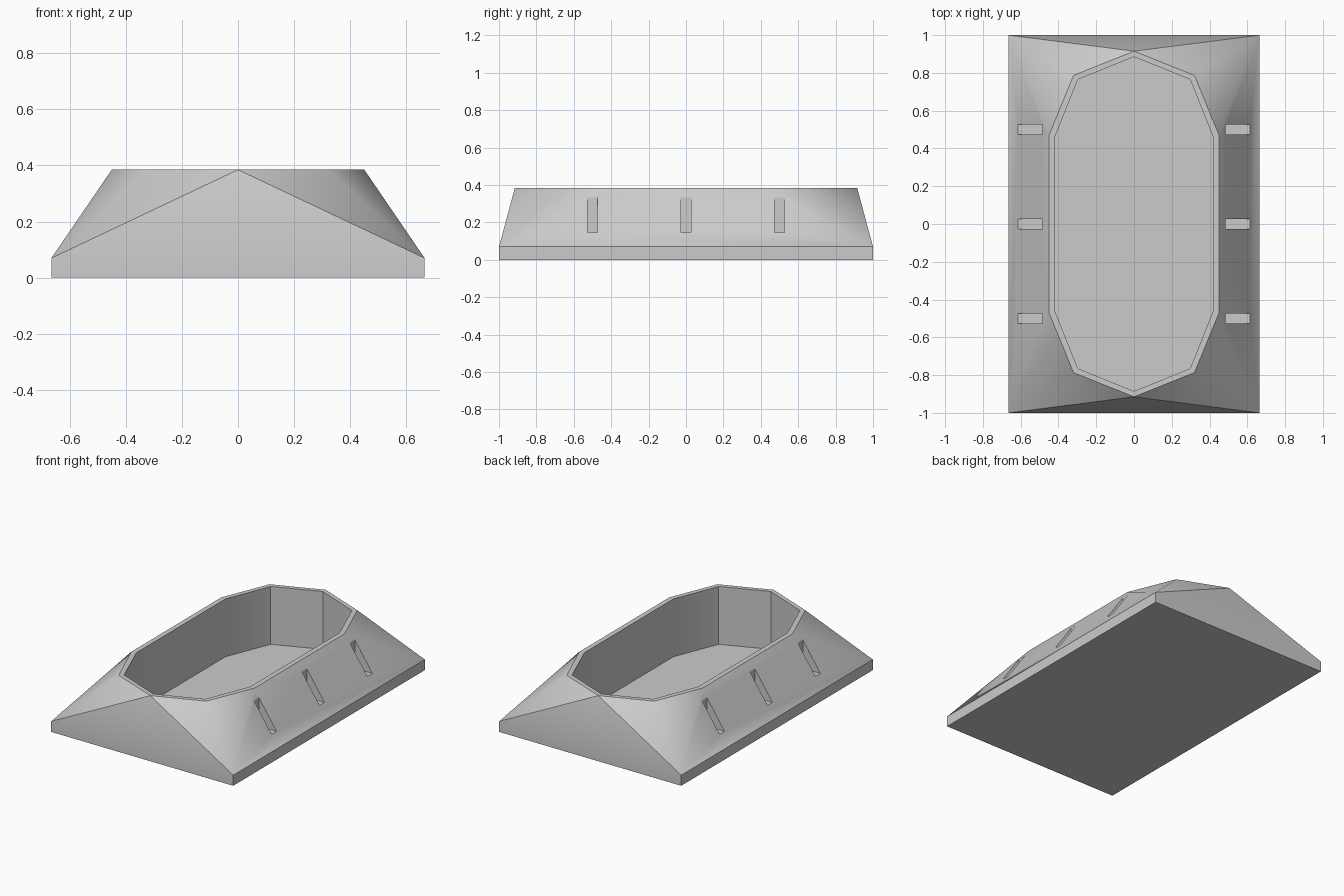
import bpy, bmesh, math

if "Cube" in bpy.data.objects:
    bpy.data.objects.remove(bpy.data.objects["Cube"])

grey = bpy.data.materials.new("plain grey")
grey.use_nodes = True
colour = (0.6, 0.6, 0.6, 1)
grey.diffuse_color = colour
grey.node_tree.nodes["Principled BSDF"].inputs["Base Color"].default_value = colour

HALF_W, HALF_L = 0.665, 1.0
BASE_Z, TOP_Z, FLOOR_Z = 0.07, 0.385, 0.003


def make_object(name, bm):
    bmesh.ops.recalc_face_normals(bm, faces=bm.faces)
    mesh = bpy.data.meshes.new(name)
    bm.to_mesh(mesh)
    bm.free()
    obj = bpy.data.objects.new(name, mesh)
    bpy.context.collection.objects.link(obj)
    mesh.materials.append(grey)
    return obj


def ten_sided_ring(bm, apex, shoulder, side, z):
    """Counter-clockwise ring that starts at the back apex."""
    sx, sy = shoulder
    ex, ey = side
    left = [(-sx, sy), (-ex, ey), (-ex, -ey), (-sx, -sy)]
    right = [(-x, y) for x, y in reversed(left)]
    points = [(0, apex)] + left + [(0, -apex)] + right
    return [bm.verts.new((x, y, z)) for x, y in points]


def bridge(bm, a, b):
    for i in range(len(a)):
        j = (i + 1) % len(a)
        bm.faces.new((a[i], a[j], b[j], b[i]))


# Sloped body: rectangular plinth rising to a ten-sided rim around a deep well
bm = bmesh.new()
corners = [(1, 1), (-1, 1), (-1, -1), (1, -1)]
foot, ledge = ([bm.verts.new((x * HALF_W, y * HALF_L, z)) for x, y in corners]
               for z in (0, BASE_Z))
outer = ten_sided_ring(bm, 0.915, (0.32, 0.787), (0.45, 0.47), TOP_Z)
inner = ten_sided_ring(bm, 0.885, (0.297, 0.765), (0.417, 0.465), TOP_Z)
floor = ten_sided_ring(bm, 0.885, (0.297, 0.765), (0.417, 0.465), FLOOR_Z)
bm.faces.new(foot)
bm.faces.new(floor)
bridge(bm, foot, ledge)
bridge(bm, outer, inner)
bridge(bm, inner, floor)

# Slopes: end triangles, corner fans and long side panels
bm.faces.new((ledge[0], ledge[1], outer[0]))
bm.faces.new((ledge[2], ledge[3], outer[5]))
bm.faces.new((ledge[1], ledge[2], outer[3], outer[2]))
bm.faces.new((ledge[3], ledge[0], outer[8], outer[7]))
for corner, start in ((1, 0), (2, 3), (3, 5), (0, 8)):
    for i in range(start, start + 2):
        bm.faces.new((ledge[corner], outer[i], outer[(i + 1) % 10]))
body = make_object("sloped_body", bm)

# Box notches cut into both long slopes
bm = bmesh.new()
for side in (-1, 1):
    for y in (-0.5, 0, 0.5):
        box = bmesh.ops.create_cube(bm, size=1)["verts"]
        bmesh.ops.scale(bm, vec=(0.2, 0.052, 0.3), verts=box)
        bmesh.ops.translate(bm, vec=(side * 0.585, y, 0.295), verts=box)
cutter = make_object("notch_cutter", bm)
cutter.hide_render = True

bpy.ops.object.select_all(action="DESELECT")
bpy.context.view_layer.objects.active = body
body.select_set(True)
cut = body.modifiers.new("notches", "BOOLEAN")
cut.operation = "DIFFERENCE"
cut.solver = "EXACT"
cut.object = cutter
bpy.ops.object.modifier_apply(modifier=cut.name)
bpy.data.objects.remove(cutter)
bpy.ops.object.shade_smooth_by_angle(angle=math.radians(33))
